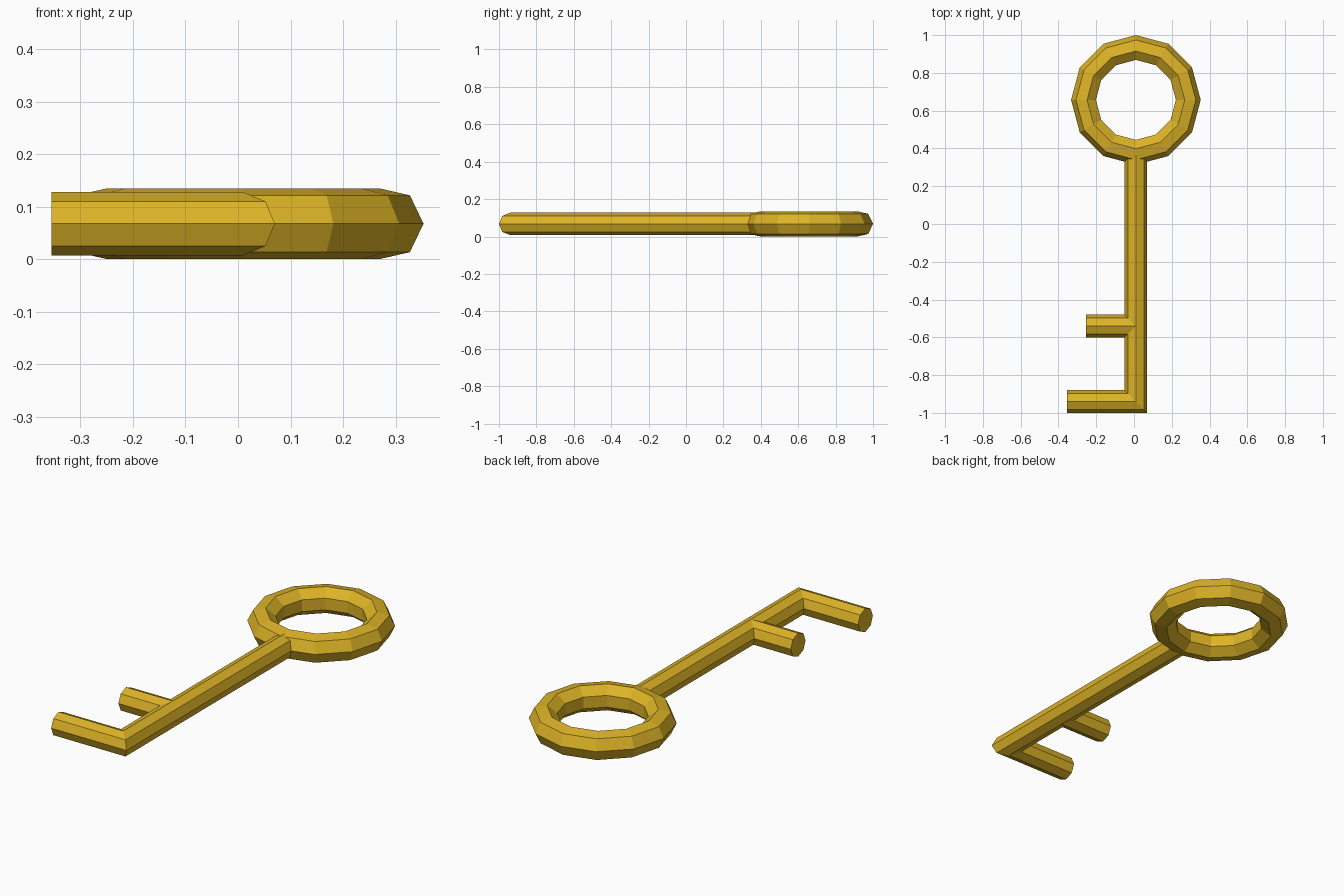
import bpy, bmesh
from math import cos, sin, tau

if "Cube" in bpy.data.objects:
    bpy.data.objects.remove(bpy.data.objects["Cube"])

CX, CZ = 0.01, 0.0675      # shaft axis and mid height
R = 0.06                   # rod radius
gold = bpy.data.materials.new("gold")
gold.diffuse_color = (0.72, 0.45, 0.02, 1)
gold.use_nodes = True
gold.node_tree.nodes["Principled BSDF"].inputs["Base Color"].default_value = gold.diffuse_color


def circle(n):
    return [(cos(tau * i / n), sin(tau * i / n)) for i in range(n)]


def loft(name, sections, closed=False):
    """Bridge a list of equal cross-sections; cap the ends unless closed."""
    bm = bmesh.new()
    loops = [[bm.verts.new(p) for p in s] for s in sections]
    n = len(loops[0])
    pairs = list(zip(loops, loops[1:])) + ([(loops[-1], loops[0])] if closed else [])
    for a, b in pairs:
        for i in range(n):
            j = (i + 1) % n
            bm.faces.new((a[i], a[j], b[j], b[i]))
    if not closed:
        bm.faces.new(loops[0])
        bm.faces.new(loops[-1])
    bmesh.ops.recalc_face_normals(bm, faces=bm.faces)
    mesh = bpy.data.meshes.new(name)
    bm.to_mesh(mesh)
    bm.free()
    mesh.materials.append(gold)
    obj = bpy.data.objects.new(name, mesh)
    bpy.context.collection.objects.link(obj)
    return obj


def rod_section(x, y, dx, dy):
    """Octagon at (x, y) whose width runs along (dx, dy)."""
    return [(x + R * c * dx, y + R * c * dy, CZ + R * s) for c, s in circle(8)]


# Shaft with the long end tooth, mitred at the corner
loft("shaft_and_end_tooth", [
    rod_section(CX, 0.38, 1, 0),
    rod_section(CX, -0.94, 1, -1),
    rod_section(-0.355, -0.94, 0, -1),
])

# Short inner tooth
loft("short_tooth", [
    rod_section(CX, -0.54, 0, -1),
    rod_section(-0.255, -0.54, 0, -1),
])

# Ring handle: 12 segments with a seven-sided section
MAJOR, MINOR, CY = 0.274, 0.0692, 0.657
loft("ring_handle", [
    [(CX + (MAJOR + MINOR * c) * u, CY + (MAJOR + MINOR * c) * v, CZ + MINOR * s)
     for c, s in circle(7)]
    for u, v in circle(12)
], closed=True)
